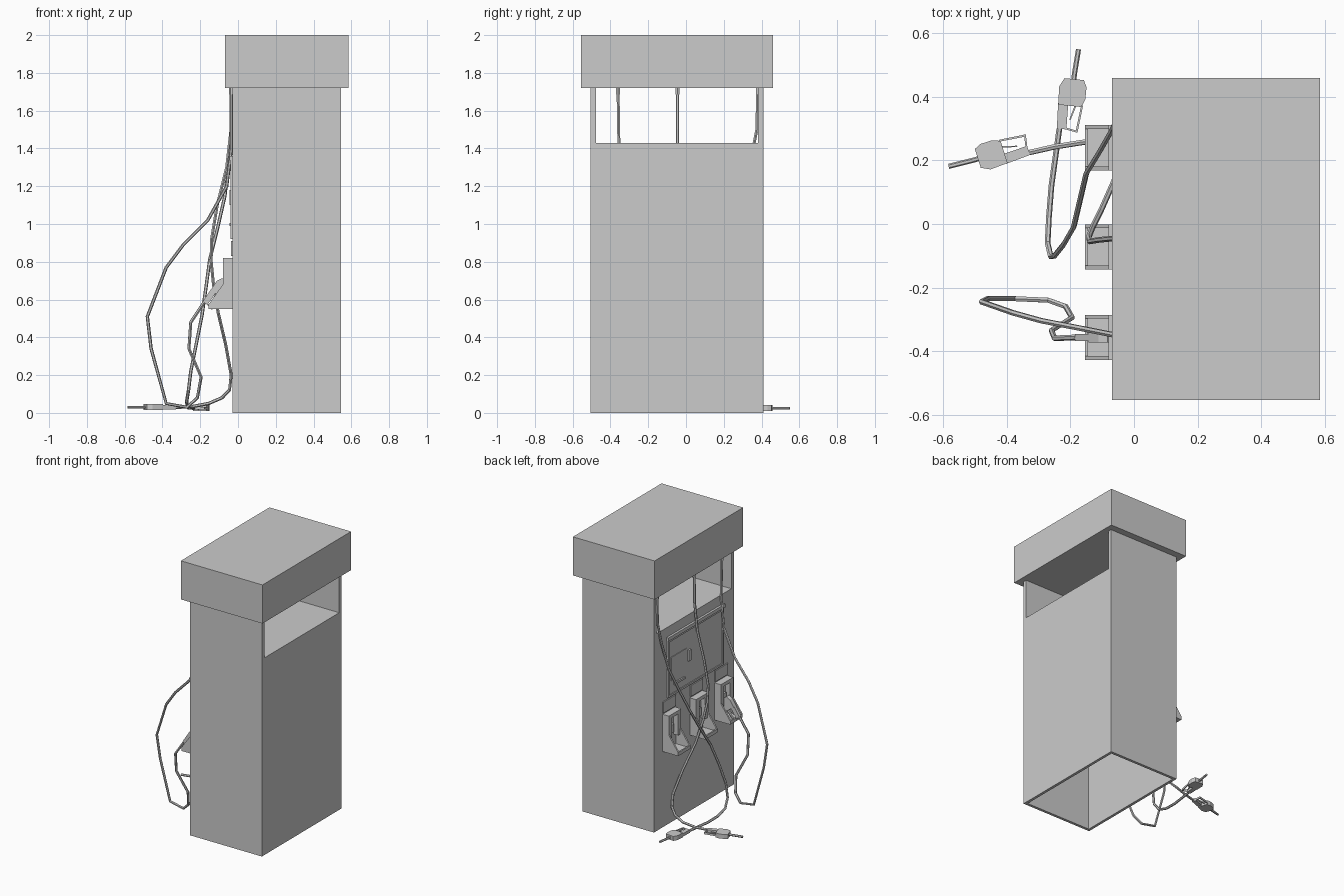
import bpy, bmesh
from mathutils import Vector

if "Cube" in bpy.data.objects:
    bpy.data.objects.remove(bpy.data.objects["Cube"])


def finish(name, bm):
    bmesh.ops.recalc_face_normals(bm, faces=bm.faces)
    me = bpy.data.meshes.new(name)
    bm.to_mesh(me)
    bm.free()
    ob = bpy.data.objects.new(name, me)
    bpy.context.collection.objects.link(ob)
    return ob


def boxes(name, *spans):
    # each span: x0, x1, y0, y1, z0, z1
    bm = bmesh.new()
    for x0, x1, y0, y1, z0, z1 in spans:
        vs = bmesh.ops.create_cube(bm, size=1)["verts"]
        for v in vs:
            v.co = (x1 if v.co.x > 0 else x0, y1 if v.co.y > 0 else y0, z1 if v.co.z > 0 else z0)
    return finish(name, bm)


def prism(name, pts, origin, u, v, depth):
    # flat outline in the u/v plane, extruded equally to both sides
    o, u, v = Vector(origin), Vector(u).normalized(), Vector(v).normalized()
    n = u.cross(v)
    bm = bmesh.new()
    f = bm.faces.new([bm.verts.new(o + u * a + v * b - n * depth / 2) for a, b in pts])
    ext = bmesh.ops.extrude_face_region(bm, geom=[f])["geom"]
    bmesh.ops.translate(bm, vec=n * depth, verts=[e for e in ext if isinstance(e, bmesh.types.BMVert)])
    return finish(name, bm)


def tube(name, pts, r):
    cu = bpy.data.curves.new(name, "CURVE")
    cu.dimensions = "3D"
    cu.bevel_depth = r
    cu.bevel_resolution = 1
    cu.use_fill_caps = True
    sp = cu.splines.new("POLY")
    sp.points.add(len(pts) - 1)
    for p, c in zip(sp.points, pts):
        p.co = (*c, 1)
    sp.use_smooth = False
    ob = bpy.data.objects.new(name, cu)
    bpy.context.collection.objects.link(ob)
    return ob


# cabinet: hollow from below, with an open window under the canopy
cabinet = boxes("cabinet", (-.03, .545, -.505, .41, 0, 1.72))
cutter = boxes("cabinet_cutter", (-.1, .6, -.477, .382, 1.43, 1.8),
               (-.01, .525, -.485, .39, -.1, 1.40))
cutter.hide_render = True
cutter.hide_viewport = True
mod = cabinet.modifiers.new("openings", "BOOLEAN")
mod.operation = "DIFFERENCE"
mod.object = cutter
mod.solver = "EXACT"

# canopy
boxes("canopy", (-.07, .585, -.555, .46, 1.72, 2.0))

# display panel with raised rim and hood strip
F = -.028
boxes("display_frame", (-.04, F, -.38, .26, .92, .935), (-.04, F, -.38, .26, 1.32, 1.335),
      (-.04, F, -.38, -.365, .935, 1.32), (-.04, F, .245, .26, .935, 1.32))
boxes("display_plate", (-.034, F, -.365, .245, .935, 1.32))
boxes("display_hood", (-.046, F, -.385, .265, 1.335, 1.36))
boxes("keypad", (-.038, F, .04, .22, 1.03, 1.20))
boxes("card_reader", (-.046, F, .005, .03, 1.10, 1.18))
boxes("receipt_slot", (-.044, F, .07, .19, .99, 1.005))

# nozzle holders with label plates above
profile = [(-.03, .55), (-.155, .55), (-.155, .575), (-.08, .68), (-.08, .82), (-.03, .82)]
for i, y in enumerate((.24, -.072, -.357)):
    w = .071
    for s in (-1, 1):
        prism(f"holder_side_{i}_{s}", profile, (0, y + s * (w - .006), 0), (1, 0, 0), (0, 0, 1), .012)
    a, b = y - w + .012, y + w - .012
    boxes(f"holder_{i}", (-.155, -.03, a, b, .55, .562), (-.08, -.03, a, b, .795, .82),
          (-.155, -.145, a, b, .562, .575), (-.045, -.03, a, b, .562, .795),
          (-.08, -.045, a, y - .034, .64, .795), (-.08, -.045, y + .034, b, .64, .795),
          (-.065, -.045, y - .012, y + .012, .67, .73))
    boxes(f"label_plate_{i}", (-.038, F, y - w, y + w, .83, .91))

# hoses
hoses = {
    "hose_left": [(-.035, .38, 1.72), (-.035, .375, 1.5), (-.045, .345, 1.35), (-.07, .295, 1.146),
                  (-.11, .225, .97), (-.15, .16, .81), (-.17, .075, .66), (-.19, -.01, .52),
                  (-.222, -.065, .36), (-.25, -.1, .22), (-.262, -.103, .12), (-.272, -.06, .06),
                  (-.268, .02, .033), (-.26, .12, .025), (-.235, .3, .025)],
    "hose_middle": [(-.035, -.045, 1.72), (-.037, -.045, 1.5), (-.06, -.045, 1.3), (-.11, -.05, 1.1),
                    (-.14, -.055, .92), (-.142, -.04, .8), (-.13, -.01, .68), (-.105, .04, .53),
                    (-.065, .13, .36), (-.036, .2, .2), (-.045, .225, .12), (-.085, .247, .08),
                    (-.155, .258, .05), (-.25, .243, .032), (-.33, .225, .03)],
    "hose_right": [(-.035, -.36, 1.72), (-.035, -.355, 1.4), (-.06, -.35, 1.2), (-.16, -.33, 1.02),
                   (-.29, -.305, .89), (-.38, -.28, .77), (-.48, -.245, .51), (-.46, -.235, .34),
                   (-.38, -.235, .05), (-.27, -.24, .03), (-.215, -.26, .08), (-.195, -.295, .19),
                   (-.26, -.335, .34), (-.25, -.36, .48), (-.18, -.357, .585)],
}
for name, pts in hoses.items():
    tube(name, pts, .009)
    x, y, z = pts[0]
    tube(name + "_collar", [(x, y, 1.685), (x, y, 1.725)], .012)

# nozzles: grip, body, trigger guard, trigger and spout in a local plane
grip = [(0, -.008), (0, .022), (.08, .02), (.08, -.012)]
body = [(.075, -.011), (.132, -.014), (.16, 0), (.16, .062), (.138, .072), (.1, .072), (.075, .062)]
guard = [(0, .02), (-.007, .058), (.08, .067), (.08, .061), (0, .052), (.006, .02)]
trigger = [(.076, .046), (.076, .04), (.03, .028), (.03, .032)]
places = {"left": (hoses["hose_left"][-1], (.1, 1, 0), (1, -.1, 0)),
          "middle": (hoses["hose_middle"][-1], (-.95, -.3, 0), (-.3, .95, 0)),
          "right": (hoses["hose_right"][-1], (.6, 0, .8), (.8, 0, -.6))}
for side, (o, u, v) in places.items():
    for part, pts, d in (("grip", grip, .022), ("body", body, .032), ("guard", guard, .014),
                         ("trigger", trigger, .01)):
        prism(f"nozzle_{part}_{side}", pts, o, u, v, d)
    U, V = Vector(u).normalized(), Vector(v).normalized()
    end = .18 if side == "right" else .255
    tube(f"nozzle_spout_{side}", [Vector(o) + U * a + V * b for a, b in
                                  ((.15, .03), (.175, .03), (end, .035))], .008)
